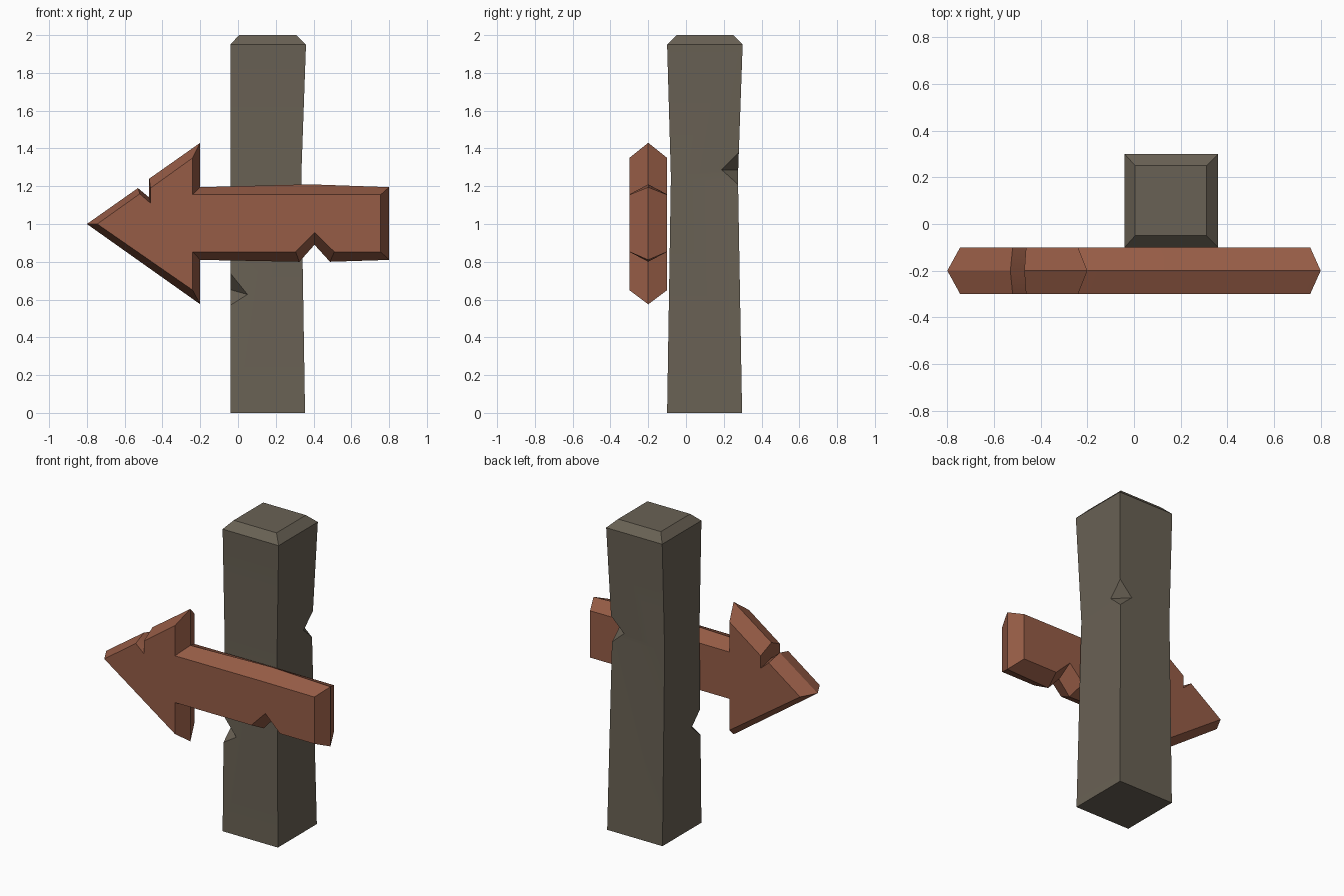
import bpy, bmesh, math
from mathutils import Vector

if "Cube" in bpy.data.objects:
    bpy.data.objects.remove(bpy.data.objects["Cube"])


def material(name, rgb):
    m = bpy.data.materials.new(name)
    m.diffuse_color = (*rgb, 1)
    m.use_nodes = True
    m.node_tree.nodes["Principled BSDF"].inputs["Base Color"].default_value = m.diffuse_color
    return m


def make_object(name, bm, mat):
    bmesh.ops.recalc_face_normals(bm, faces=bm.faces)
    me = bpy.data.meshes.new(name)
    bm.to_mesh(me)
    bm.free()
    me.materials.append(mat)
    ob = bpy.data.objects.new(name, me)
    bpy.context.collection.objects.link(ob)
    return ob


def loft(name, rings, mat):
    """Skin a list of equal-length point rings and cap both ends."""
    bm = bmesh.new()
    vs = [[bm.verts.new(p) for p in ring] for ring in rings]
    n = len(vs[0])
    for a, b in zip(vs, vs[1:]):
        for i in range(n):
            j = (i + 1) % n
            bm.faces.new((a[i], a[j], b[j], b[i]))
    bm.faces.new(vs[0])
    bm.faces.new(vs[-1])
    return make_object(name, bm, mat)


def chip(target, top, bottom, side_a, side_b, mat):
    """Cut a wedge out of a vertical corner; side_a to side_b is its valley."""
    pts = [Vector(p) for p in (top, bottom, side_a, side_b)]
    mid = (pts[2] + pts[3]) / 2
    bm = bmesh.new()
    for p in pts:
        bm.verts.new(mid + (p - mid) * 1.6)
    bmesh.ops.convex_hull(bm, input=bm.verts)
    cutter = make_object("chip_cutter", bm, mat)
    cutter.hide_render = True
    mod = target.modifiers.new("chip", 'BOOLEAN')
    mod.operation = 'DIFFERENCE'
    mod.solver = 'EXACT'
    mod.object = cutter
    bpy.context.view_layer.objects.active = target
    bpy.ops.object.modifier_apply(modifier=mod.name)
    bpy.data.objects.remove(cutter)


post_mat = material("weathered grey brown", (0.141, 0.120, 0.089))
sign_mat = material("red brown wood", (0.305, 0.107, 0.061))

# Post: slightly waisted square timber with a chamfered top
sections = [  # z, x0, x1, y0, y1
    (0.0, -0.04, 0.355, -0.10, 0.297),
    (1.25, -0.04, 0.335, -0.08, 0.275),
    (1.95, -0.04, 0.36, -0.10, 0.30),
    (2.0, 0.005, 0.31, -0.05, 0.25),
]
post = loft("post", [[(a, c, z), (b, c, z), (b, d, z), (a, d, z)]
                     for z, a, b, c, d in sections], post_mat)
chip(post, (-0.04, -0.089, 0.74), (-0.04, -0.091, 0.57),
     (0.05, -0.09, 0.627), (-0.04, 0.0, 0.652), post_mat)
chip(post, (0.335, 0.276, 1.37), (0.335, 0.275, 1.21),
     (0.335, 0.19, 1.287), (0.25, 0.275, 1.287), post_mat)

# Arrow board: outline at mid thickness, smaller outline on both faces
outer = [(-0.8, 1.0), (-0.53, 1.19), (-0.47, 1.14), (-0.47, 1.24),
         (-0.2, 1.43), (-0.2, 1.195), (0.38, 1.21), (0.8, 1.195),
         (0.8, 0.81), (0.487, 0.80), (0.405, 0.89), (0.325, 0.80),
         (-0.2, 0.81), (-0.2, 0.575)]
inner = [(-0.745, 1.0), (-0.52, 1.16), (-0.463, 1.11), (-0.463, 1.19),
         (-0.24, 1.35), (-0.24, 1.155), (0.38, 1.157), (0.755, 1.155),
         (0.755, 0.853), (0.51, 0.853), (0.405, 0.955), (0.305, 0.853),
         (-0.24, 0.853), (-0.24, 0.65)]
arrow = loft("arrow_board", [[(x, y, z) for x, z in outline] for y, outline in
                             ((-0.3, inner), (-0.2, outer), (-0.1, inner))], sign_mat)

# Soft shading across gentle bends, crisp edges elsewhere
for ob in (post, arrow):
    bpy.ops.object.select_all(action='DESELECT')
    ob.select_set(True)
    bpy.context.view_layer.objects.active = ob
    bpy.ops.object.shade_smooth_by_angle(angle=math.radians(30))
